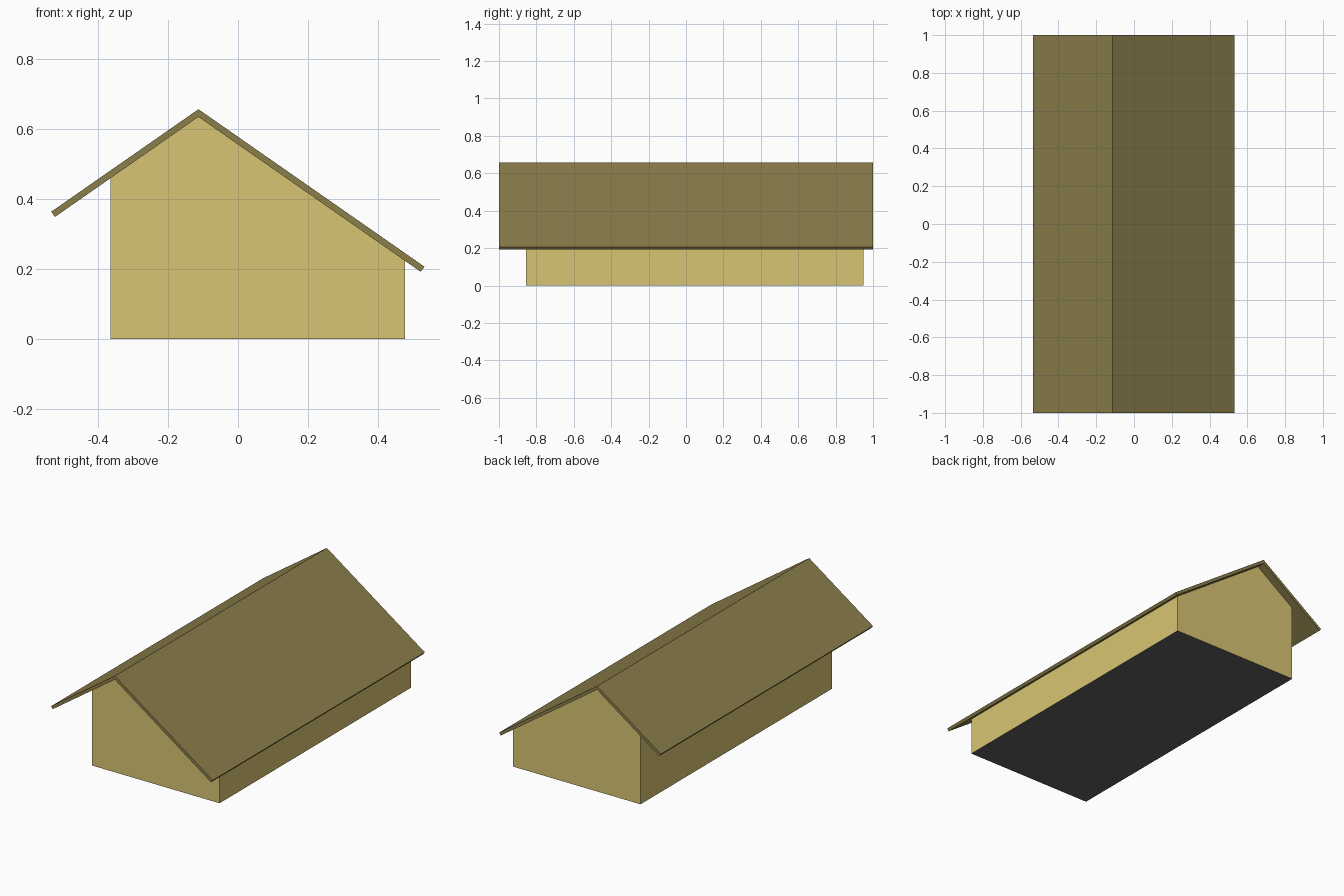
import bpy, bmesh

if "Cube" in bpy.data.objects:
    bpy.data.objects.remove(bpy.data.objects["Cube"])


def material(name, color):
    mat = bpy.data.materials.new(name)
    mat.diffuse_color = (*color, 1)
    mat.use_nodes = True
    mat.node_tree.nodes["Principled BSDF"].inputs["Base Color"].default_value = mat.diffuse_color
    return mat


def extrude_profile(name, profile, y0, y1, mats):
    """Closed solid from an (x, z) profile swept along y."""
    bm = bmesh.new()
    face = bm.faces.new([bm.verts.new((x, y0, z)) for x, z in profile])
    geom = bmesh.ops.extrude_face_region(bm, geom=[face], use_keep_orig=True)["geom"]
    verts = [g for g in geom if isinstance(g, bmesh.types.BMVert)]
    bmesh.ops.translate(bm, verts=verts, vec=(0, y1 - y0, 0))
    bmesh.ops.recalc_face_normals(bm, faces=bm.faces)
    # Underside takes the second material, when there is one
    if len(mats) > 1:
        for f in bm.faces:
            if all(abs(v.co.z) < 1e-6 for v in f.verts):
                f.material_index = 1
    mesh = bpy.data.meshes.new(name)
    bm.to_mesh(mesh)
    bm.free()
    for m in mats:
        mesh.materials.append(m)
    obj = bpy.data.objects.new(name, mesh)
    bpy.context.collection.objects.link(obj)
    return obj


wall_mat = material("wall_yellow", (0.69, 0.56, 0.17))
roof_mat = material("roof_olive", (0.26, 0.21, 0.07))
floor_mat = material("floor_grey", (0.12, 0.12, 0.12))

RIDGE_X, RIDGE_Z, SLOPE = -0.113, 0.635, 0.697


def under_roof(x):
    """Point on the roof's lower surface."""
    return (x, RIDGE_Z - SLOPE * abs(x - RIDGE_X))


# House body with off-centre gable
left, right = -0.365, 0.477
extrude_profile("house_body",
                [(left, 0), (right, 0), under_roof(right),
                 (RIDGE_X, RIDGE_Z), under_roof(left)],
                -0.855, 0.95, [wall_mat, floor_mat])

# Thin folded roof with square-cut eaves
extrude_profile("roof",
                [under_roof(-0.523), (RIDGE_X, RIDGE_Z), under_roof(0.522),
                 (0.533, 0.207), (RIDGE_X, 0.657), (-0.534, 0.364)],
                -1, 1, [roof_mat])
